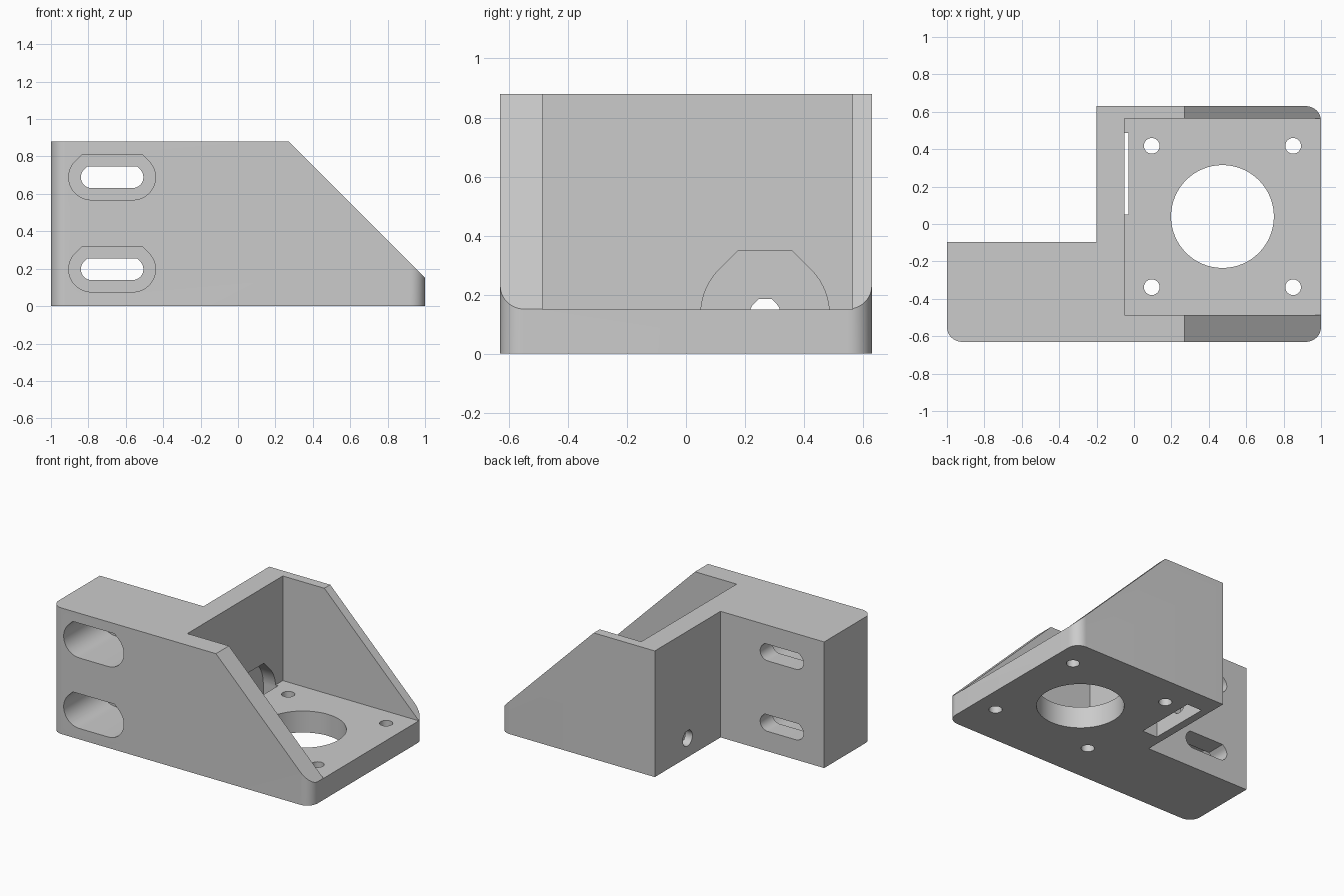
import bpy
import bmesh
from math import radians, cos, sin, tan, pi
from mathutils import Vector

cube = bpy.data.objects.get("Cube")
if cube:
    bpy.data.objects.remove(cube, do_unlink=True)

grey = bpy.data.materials.new("light grey plastic")
grey.use_nodes = True
colour = (0.6, 0.6, 0.6, 1)
grey.diffuse_color = colour
grey.node_tree.nodes["Principled BSDF"].inputs["Base Color"].default_value = colour


def prism(name, outline, axis, low, high):
    """Extrude a 2D outline along the named axis."""
    place = {"x": lambda a, b, d: (d, a, b),
             "y": lambda a, b, d: (a, d, b),
             "z": lambda a, b, d: (a, b, d)}[axis]
    bm = bmesh.new()
    face = bm.faces.new([bm.verts.new(place(a, b, low)) for a, b in outline])
    grown = bmesh.ops.extrude_face_region(bm, geom=[face])["geom"]
    verts = [g for g in grown if isinstance(g, bmesh.types.BMVert)]
    bmesh.ops.translate(bm, verts=verts, vec=Vector(place(0, 0, high - low)))
    bmesh.ops.recalc_face_normals(bm, faces=bm.faces)
    mesh = bpy.data.meshes.new(name)
    bm.to_mesh(mesh)
    bm.free()
    mesh.materials.append(grey)
    obj = bpy.data.objects.new(name, mesh)
    bpy.context.collection.objects.link(obj)
    return obj


def arc(cx, cy, r, start, end, steps):
    angles = [radians(start + (end - start) * i / steps) for i in range(steps + 1)]
    return [(cx + r * cos(a), cy + r * sin(a)) for a in angles]


def circle(cx, cy, r, steps=64):
    return arc(cx, cy, r, 0, 360, steps)[:-1]


def flat_top(cx, cz, r, half=0):
    """Bore or slot outline with a printable 45 degree flat-topped roof."""
    flat = half + r * tan(pi / 8)
    return (arc(cx - half, cz, r, 135, 270, 20)
            + arc(cx + half, cz, r, 270, 405, 20)[0 if half else 1:]
            + [(cx + flat, cz + r), (cx - flat, cz + r)])


# L-shaped block with three rounded vertical corners
R = 0.08
outline = (arc(-1 + R, -0.63 + R, R, 180, 270, 12)
           + arc(1 - R, -0.63 + R, R, 270, 360, 12)
           + arc(1 - R, 0.63 - R, R, 0, 90, 12)
           + [(-0.2, 0.63), (-0.2, -0.095), (-1, -0.095)])
bracket = prism("mounting_bracket", outline, "z", 0, 0.88)

# Open bay between the side walls, and the sloping tops of those walls
bay = [(-0.05, -0.487), (1.2, -0.487), (1.2, 0.565), (-0.05, 0.565)]
cutters = [prism("bay_cutter", bay, "z", 0.15, 1),
           prism("slope_cutter", [(0.17, 0.981), (1.1, 0.051), (1.1, 0.981)], "y", -1, 1)]

# Central opening and four screw holes in the base
cutters.append(prism("centre_cutter", circle(0.473, 0.04, 0.275), "z", -0.1, 0.3))
for x in (0.095, 0.851):
    for y in (-0.338, 0.418):
        cutters.append(prism("screw_cutter", circle(x, y, 0.042, 32), "z", -0.1, 0.3))

# Counterbored horizontal slots in the arm
for z in (0.197, 0.689):
    cutters.append(prism("slot_cutter", flat_top(-0.673, z, 0.058, 0.109), "y", -0.8, 0.1))
    cutters.append(prism("recess_cutter", flat_top(-0.673, z, 0.121, 0.111), "y", -0.8, -0.23))

# Tensioning bore through the upright wall, with its pocket open below
Y, Z, P = 0.268, 0.132, 0.218
flat = P * tan(pi / 8)
pocket = ([(Y - P, -0.1), (Y + P, -0.1)] + arc(Y, Z, P, 0, 45, 10)
          + [(Y + flat, Z + P), (Y - flat, Z + P)] + arc(Y, Z, P, 135, 180, 10))
cutters.append(prism("pocket_cutter", pocket, "x", -0.145, -0.03))
cutters.append(prism("bore_cutter", flat_top(Y, Z, 0.053), "x", -0.3, -0.1))

# Cut everything out of the block
bpy.ops.object.select_all(action="DESELECT")
bpy.context.view_layer.objects.active = bracket
bracket.select_set(True)
for cutter in cutters:
    cutter.hide_render = True
    mod = bracket.modifiers.new("cut", "BOOLEAN")
    mod.operation = "DIFFERENCE"
    mod.solver = "EXACT"
    mod.object = cutter
    bpy.ops.object.modifier_apply(modifier=mod.name)
    bpy.data.objects.remove(cutter, do_unlink=True)
bpy.ops.object.shade_smooth_by_angle(angle=radians(25))
